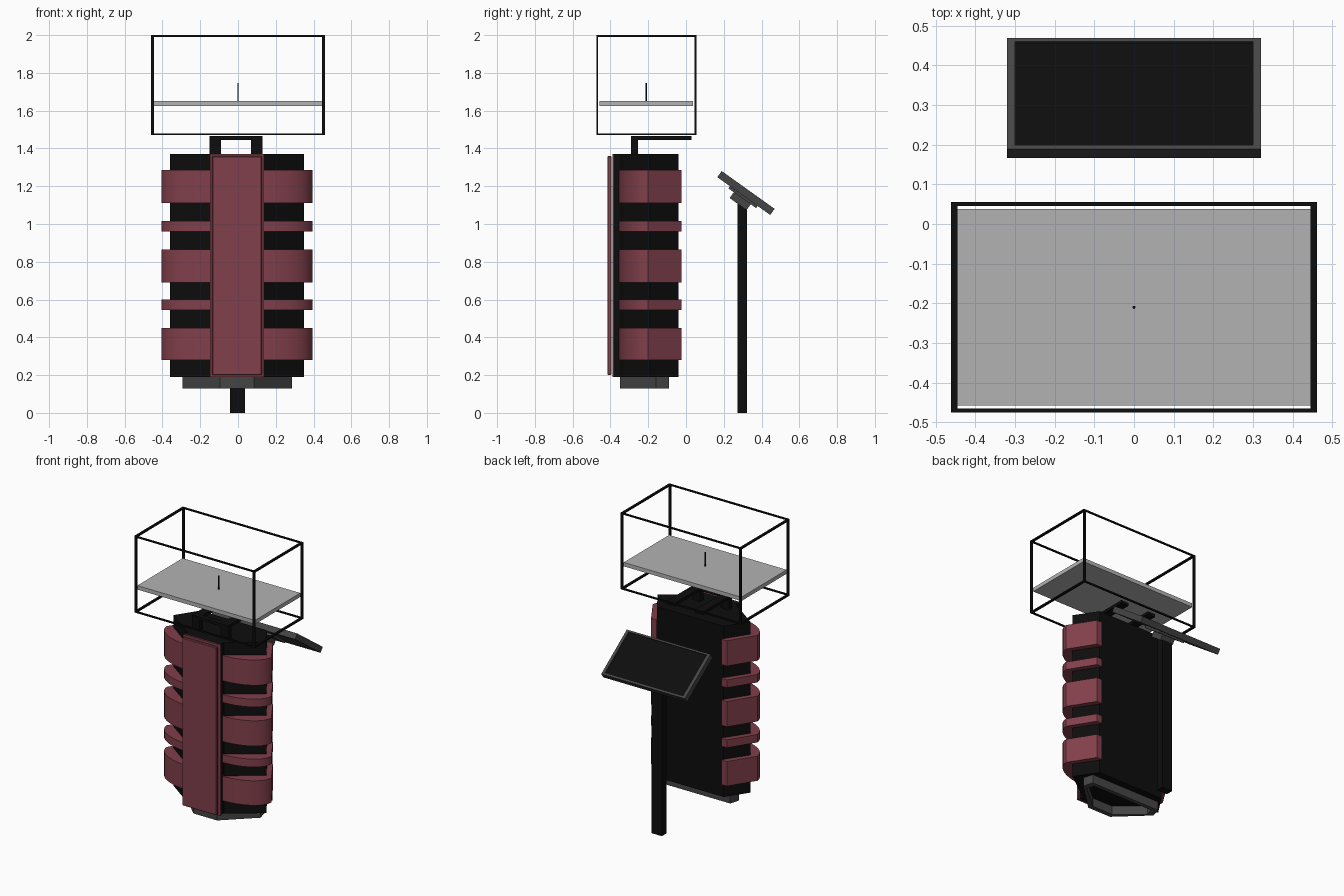
import bpy, bmesh, math
from mathutils import Matrix, Vector

if "Cube" in bpy.data.objects:
    bpy.data.objects.remove(bpy.data.objects["Cube"])

CX = -0.005  # centre line of the cabinet


def material(name, r, g, b):
    m = bpy.data.materials.new(name)
    m.diffuse_color = (r, g, b, 1)
    m.use_nodes = True
    m.node_tree.nodes["Principled BSDF"].inputs["Base Color"].default_value = m.diffuse_color
    return m


RED = material("maroon", 0.22, 0.05, 0.07)
BLACK = material("black", 0.004, 0.004, 0.004)
DARK = material("dark_grey", 0.06, 0.06, 0.06)
LIGHT = material("light_grey", 0.45, 0.45, 0.45)


def finish(name, bm, mat):
    bmesh.ops.recalc_face_normals(bm, faces=bm.faces)
    me = bpy.data.meshes.new(name)
    bm.to_mesh(me)
    bm.free()
    ob = bpy.data.objects.new(name, me)
    bpy.context.collection.objects.link(ob)
    me.materials.append(mat)
    return ob


def add_box(bm, x0, x1, y0, y1, z0, z1):
    m = Matrix.Translation(((x0 + x1) / 2, (y0 + y1) / 2, (z0 + z1) / 2))
    bmesh.ops.create_cube(bm, size=1, matrix=m @ Matrix.Diagonal((x1 - x0, y1 - y0, z1 - z0, 1)))


def boxes(name, mat, *dims):
    bm = bmesh.new()
    for d in dims:
        add_box(bm, *d)
    return finish(name, bm, mat)


def prism(name, plan, z0, z1, mat):
    """Extrude a plan outline upwards."""
    bm = bmesh.new()
    f = bm.faces.new([bm.verts.new((x + CX, y, z0)) for x, y in plan])
    top = bmesh.ops.extrude_face_region(bm, geom=[f])["geom"]
    bmesh.ops.translate(bm, vec=(0, 0, z1 - z0), verts=[v for v in top if isinstance(v, bmesh.types.BMVert)])
    return finish(name, bm, mat)


def mirrored(half):
    return half + [(-x, y) for x, y in reversed(half)]


# faceted cabinet body and the spine behind the front panel
prism("cabinet_body", mirrored([(0.255, -0.04), (0.355, -0.19), (0.14, -0.345)]), 0.19, 1.37, BLACK)
boxes("front_spine", BLACK, (CX - 0.135, CX + 0.135, -0.38, -0.34, 0.19, 1.37))

# maroon front panel: thin backing plate and raised slab
boxes("front_panel_back", RED, (CX - 0.143, CX + 0.143, -0.388, -0.38, 0.19, 1.37))
slab = boxes("front_panel", RED, (CX - 0.132, CX + 0.132, -0.416, -0.394, 0.2, 1.36))
bev = slab.modifiers.new("edge", "BEVEL")
bev.width = 0.004

# rounded maroon side bands
arc = [(0.12 + 0.28 * math.sin(t), -0.2 - 0.155 * math.cos(t))
       for t in [math.pi / 2 * i / 12 for i in range(13)]]
plan = [(0.12, -0.06)] + arc + [(0.29, -0.025), (0.25, -0.025), (0.25, -0.06)]
for i, (z0, z1) in enumerate([(0.28, 0.45), (0.545, 0.6), (0.69, 0.865), (0.96, 1.015), (1.11, 1.285)]):
    for side, s in (("right", 1), ("left", -1)):
        band = prism(f"{side}_band_{i + 1}", [(s * x, y) for x, y in plan], z0, z1, RED)
        bpy.context.view_layer.objects.active = band
        band.select_set(True)
        bpy.ops.object.shade_smooth_by_angle(angle=math.radians(30))
        band.select_set(False)

# hollow plinth ring under the cabinet
outer = mirrored([(0.27, -0.09), (0.29, -0.16), (0.09, -0.35)])
mid = Vector((0, -0.21))
inner = [(x * 0.87, mid.y + (y - mid.y) * 0.77) for x, y in outer]
bm = bmesh.new()
rings = [[bm.verts.new((x + CX, y, z)) for x, y in p]
         for p, z in ((outer, 0.13), (outer, 0.19), (inner, 0.19), (inner, 0.13))]
for a in range(4):
    r, q = rings[a], rings[(a + 1) % 4]
    for i in range(len(outer)):
        j = (i + 1) % len(outer)
        bm.faces.new((r[i], r[j], q[j], q[i]))
finish("plinth_ring", bm, DARK)

# bracket holding the display case
boxes("case_bracket", BLACK,
      *[d for x in (-0.12, 0.1) for d in (
          (x - 0.03, x + 0.03, -0.29, -0.255, 1.37, 1.465),
          (x - 0.03, x + 0.03, -0.255, 0.03, 1.445, 1.465))],
      (-0.09, 0.07, -0.29, -0.255, 1.445, 1.465))

# wire display case
X, Y0, Y1, Z0, Z1, T, W = 0.461, -0.475, 0.055, 1.47, 2.0, 0.01, 0.016
bars = []
for x in (-X, X - W):
    bars += [(x, x + W, y, y + T, Z0, Z1) for y in (Y0, Y1 - T)]
    bars += [(x, x + W, Y0 + T, Y1 - T, z, z + T) for z in (Z0, Z1 - T)]
for y in (Y0, Y1 - T):
    bars += [(-X + W, X - W, y, y + T, z, z + T) for z in (Z0, Z1 - T)]
boxes("case_frame", BLACK, *bars)

# shelf and centre pin
boxes("case_shelf", LIGHT, (-0.45, 0.45, -0.458, 0.038, 1.625, 1.652))
bm = bmesh.new()
bmesh.ops.create_cone(bm, cap_ends=True, segments=10, radius1=0.004, radius2=0.004, depth=0.1,
                      matrix=Matrix.Translation((0, -0.21, 1.697)))
finish("shelf_pin", bm, BLACK)

# screen post
boxes("screen_post", BLACK, (-0.042, 0.037, 0.272, 0.324, 0, 1.11))

# tilted screen, modelled flat and then rotated
tilt = Matrix.Translation((0, 0.3175, 1.164)) @ Matrix.Rotation(math.radians(-35.5), 4, "X")
H, L = 0.32, 0.172
parts = [
    boxes("screen_housing", DARK,
          (-H, H, -L, L, -0.02, 0.012),
          (-H, -H + 0.02, -L, L, 0.012, 0.02), (H - 0.02, H, -L, L, 0.012, 0.02),
          (-H + 0.02, H - 0.02, -L, -L + 0.012, 0.012, 0.02),
          (-H + 0.02, H - 0.02, L - 0.012, L, 0.012, 0.02)),
    boxes("screen_glass", BLACK, (-H + 0.02, H - 0.02, -L + 0.012, L - 0.012, 0.01, 0.015)),
    boxes("screen_mount", DARK, (-0.1, 0.1, -0.09, 0.09, -0.034, -0.02),
          (-0.05, 0.05, -0.055, 0.055, -0.072, -0.034)),
]
for ob in parts:
    ob.data.transform(tilt)
